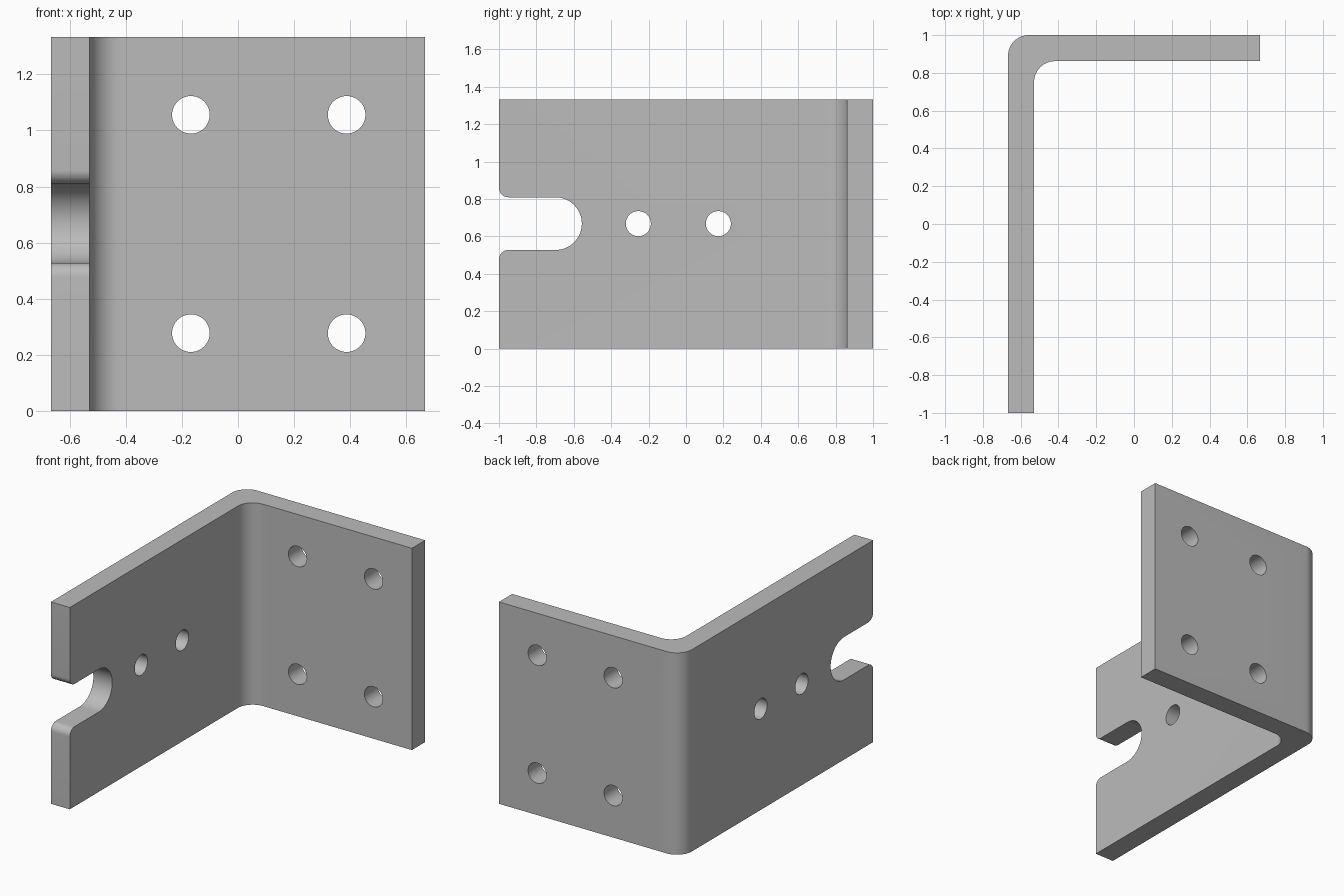
import bpy
import bmesh
from math import cos, sin, radians
from mathutils import Vector

if "Cube" in bpy.data.objects:
    bpy.data.objects.remove(bpy.data.objects["Cube"], do_unlink=True)

W, D, H, T = 0.667, 1.0, 1.333, 0.138   # half width, half depth, height, thickness
MID = H / 2
BEND = 0.11

steel = bpy.data.materials.new("plain grey steel")
steel.use_nodes = True
GREY = (0.5, 0.5, 0.5, 1)
steel.diffuse_color = GREY
steel.node_tree.nodes["Principled BSDF"].inputs["Base Color"].default_value = GREY


def arc(cx, cy, r, start, end, steps=16):
    """Points along an arc, angles in degrees."""
    angles = [radians(start + (end - start) * i / steps) for i in range(steps + 1)]
    return [(cx + r * cos(a), cy + r * sin(a)) for a in angles]


def prism(name, outline, place, direction):
    """Extrude a closed 2D outline, placed in space by a function."""
    bm = bmesh.new()
    face = bm.faces.new([bm.verts.new(place(u, v)) for u, v in outline])
    new = bmesh.ops.extrude_face_region(bm, geom=[face])["geom"]
    bmesh.ops.translate(bm, vec=Vector(direction),
                        verts=[g for g in new if isinstance(g, bmesh.types.BMVert)])
    bmesh.ops.recalc_face_normals(bm, faces=bm.faces)
    mesh = bpy.data.meshes.new(name)
    bm.to_mesh(mesh)
    bm.free()
    obj = bpy.data.objects.new(name, mesh)
    bpy.context.collection.objects.link(obj)
    mesh.materials.append(steel)
    return obj


# Bent plate: L-shaped outline with rounded bend, extruded upward
outline = [(-W, -D), (-W + T, -D)]
outline += arc(-W + T + BEND, D - T - BEND, BEND, 180, 90)
outline += [(W, D - T), (W, D)]
outline += arc(-W + BEND, D - BEND, BEND, 90, 180)
bracket = prism("angle_bracket", outline, lambda x, y: (x, y, 0), (0, 0, H))

cutters = []


def cut_side(name, shape):
    cutters.append(prism(name, shape, lambda y, z: (-W - 0.1, y, z), (T + 0.2, 0, 0)))


def cut_back(name, shape):
    cutters.append(prism(name, shape, lambda x, z: (x, D - T - 0.1, z), (0, T + 0.2, 0)))


def circle(cx, cy, r):
    return arc(cx, cy, r, 0, 360, 48)[:-1]


# Mounting holes in the back plate
for x in (-0.168, 0.387):
    for side in (-1, 1):
        cut_back("mounting_hole", circle(x, MID + side * 0.389, 0.067))

# Two small holes in the side plate
for y in (-0.255, 0.173):
    cut_side("side_hole", circle(y, MID + 0.002, 0.067))

# Open slot with a round end and rounded mouth corners
R, F = 0.141, 0.05
zc = MID + 0.002
slot = [(-D - 0.1, zc - R - F)]
slot += arc(-D + F, zc - R - F, F, 180, 90, 10)
slot += arc(-0.557 - R, zc, R, -90, 90, 32)
slot += arc(-D + F, zc + R + F, F, 270, 180, 10)
slot += [(-D - 0.1, zc + R + F)]
cut_side("slot", slot)

# Apply the cuts and remove the cutters
bpy.ops.object.select_all(action="DESELECT")
bpy.context.view_layer.objects.active = bracket
bracket.select_set(True)
for cutter in cutters:
    cutter.hide_render = True
    mod = bracket.modifiers.new("cut", "BOOLEAN")
    mod.operation = "DIFFERENCE"
    mod.solver = "EXACT"
    mod.object = cutter
    bpy.ops.object.modifier_apply(modifier=mod.name)
    bpy.data.objects.remove(cutter, do_unlink=True)

bpy.ops.object.shade_smooth_by_angle(angle=radians(30))
